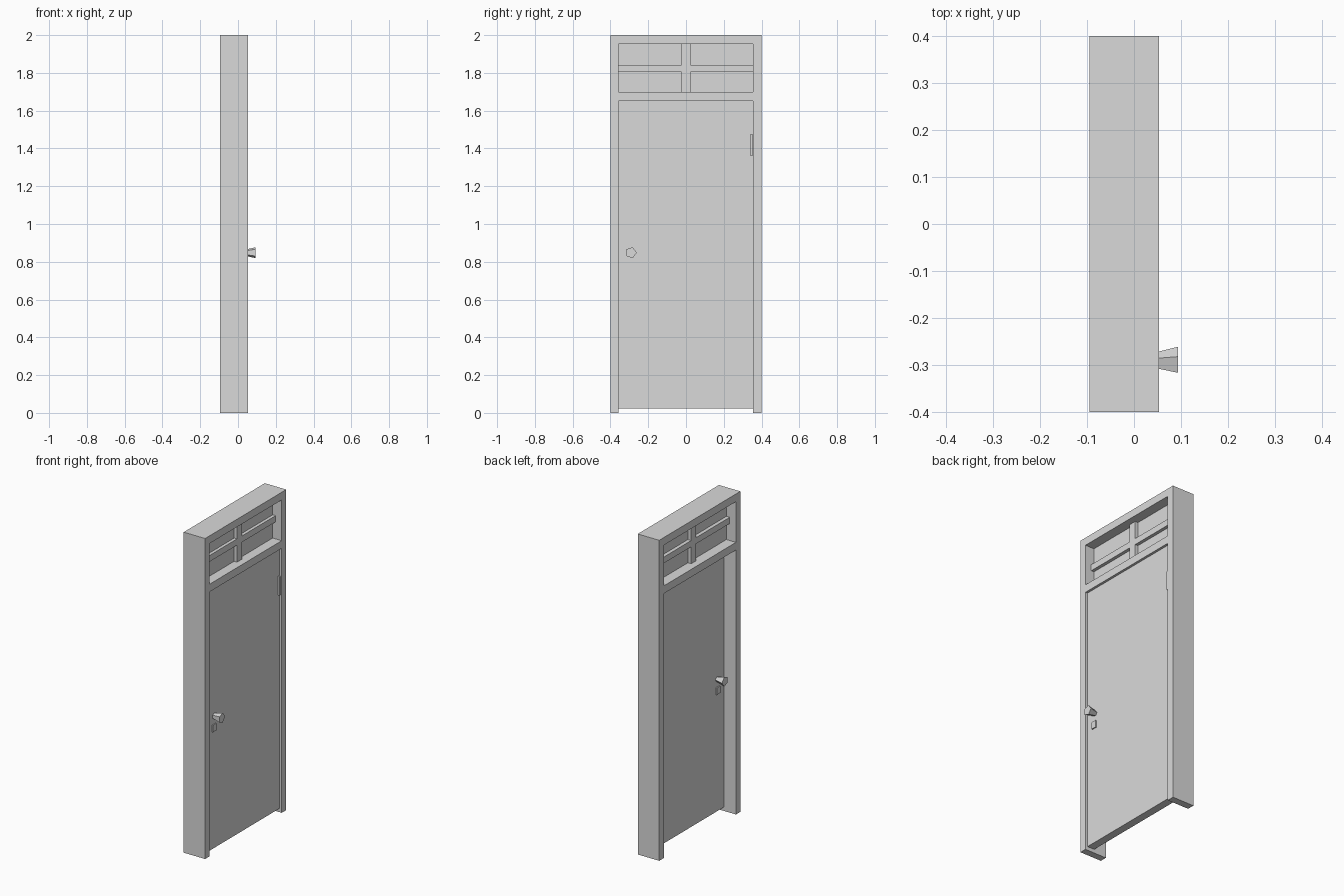
import bpy, bmesh, math
from mathutils import Matrix

if "Cube" in bpy.data.objects:
    bpy.data.objects.remove(bpy.data.objects["Cube"])

grey = bpy.data.materials.new("plain_grey")
grey.diffuse_color = (0.7, 0.7, 0.7, 1)
grey.use_nodes = True
grey.node_tree.nodes["Principled BSDF"].inputs["Base Color"].default_value = grey.diffuse_color


def finish(name, bm):
    bmesh.ops.recalc_face_normals(bm, faces=bm.faces)
    mesh = bpy.data.meshes.new(name)
    bm.to_mesh(mesh)
    bm.free()
    mesh.materials.append(grey)
    obj = bpy.data.objects.new(name, mesh)
    bpy.context.collection.objects.link(obj)
    return obj


def panel(name, x0, x1, ys, zs, skip=()):
    """Slab from x0 to x1 made of grid cells in y and z; skipped cells are openings."""
    bm = bmesh.new()
    for i in range(len(ys) - 1):
        for j in range(len(zs) - 1):
            if (i, j) not in skip:
                corners = [(i, j), (i + 1, j), (i + 1, j + 1), (i, j + 1)]
                bm.faces.new([bm.verts.new((x0, ys[a], zs[b])) for a, b in corners])
    bmesh.ops.remove_doubles(bm, verts=bm.verts, dist=1e-5)
    ext = bmesh.ops.extrude_face_region(bm, geom=bm.faces[:], use_keep_orig=True)
    moved = [g for g in ext["geom"] if isinstance(g, bmesh.types.BMVert)]
    bmesh.ops.translate(bm, verts=moved, vec=(x1 - x0, 0, 0))
    return finish(name, bm)


def knob(name, x_base, direction):
    """Five-sided knob flaring outward from the door."""
    length = 0.055
    bm = bmesh.new()
    bmesh.ops.create_cone(bm, cap_ends=True, segments=5, radius1=0.0167,
                          radius2=0.0304, depth=length)
    # one corner of the pentagon points to +y, the axis lies along x
    for v in bm.verts:
        r = math.hypot(v.co.x, v.co.y)
        a = math.atan2(v.co.y, v.co.x) - first_angle(bm)
        v.tag = True
        v.co = v.co.copy()
        v.co.x, v.co.y = r * math.cos(a), r * math.sin(a)
    for v in bm.verts:
        y, z, d = v.co.x, v.co.y, v.co.z + length / 2
        v.co = (x_base + direction * d, -0.2914 + y, 0.848 + z)
    return finish(name, bm)


def first_angle(bm):
    """Angle from +x to the nearest corner, zero once the ring is aligned."""
    bm.verts.ensure_lookup_table()
    step = 2 * math.pi / 5
    v = bm.verts[-1].co
    return math.atan2(v.y, v.x) % step


FRONT, BACK = 0.053, -0.095          # frame faces
DOOR_F, DOOR_B = 0.038, -0.011       # door faces
Y0, Y1 = -0.357, 0.355               # opening sides

# Frame with door opening and transom opening
panel("door_frame", BACK, FRONT, [-0.4, Y0, Y1, 0.4],
      [0, 1.65, 1.698, 1.952, 2.0], skip={(1, 0), (1, 2)})

# Door leaf
panel("door_leaf", DOOR_B, DOOR_F, [Y0, Y1], [0.023, 1.65])

# Transom pane and its cross bars
panel("transom_pane", -0.029, -0.009, [Y0, Y1], [1.698, 1.952])
panel("transom_bars", -0.052, 0.011, [Y0, -0.025, 0.023, Y1],
      [1.698, 1.804, 1.843, 1.952], skip={(0, 0), (0, 2), (2, 0), (2, 2)})

# Knob and keyhole plate on both faces
for side, x, d in (("front", DOOR_F, 1), ("back", DOOR_B, -1)):
    knob(side + "_knob", x, d)
    panel(side + "_keyhole_plate", x, x + d * 0.007, [-0.312, -0.278], [0.755, 0.798])

# Hinge
panel("hinge", DOOR_F, 0.049, [0.341, 0.351], [1.36, 1.477])
